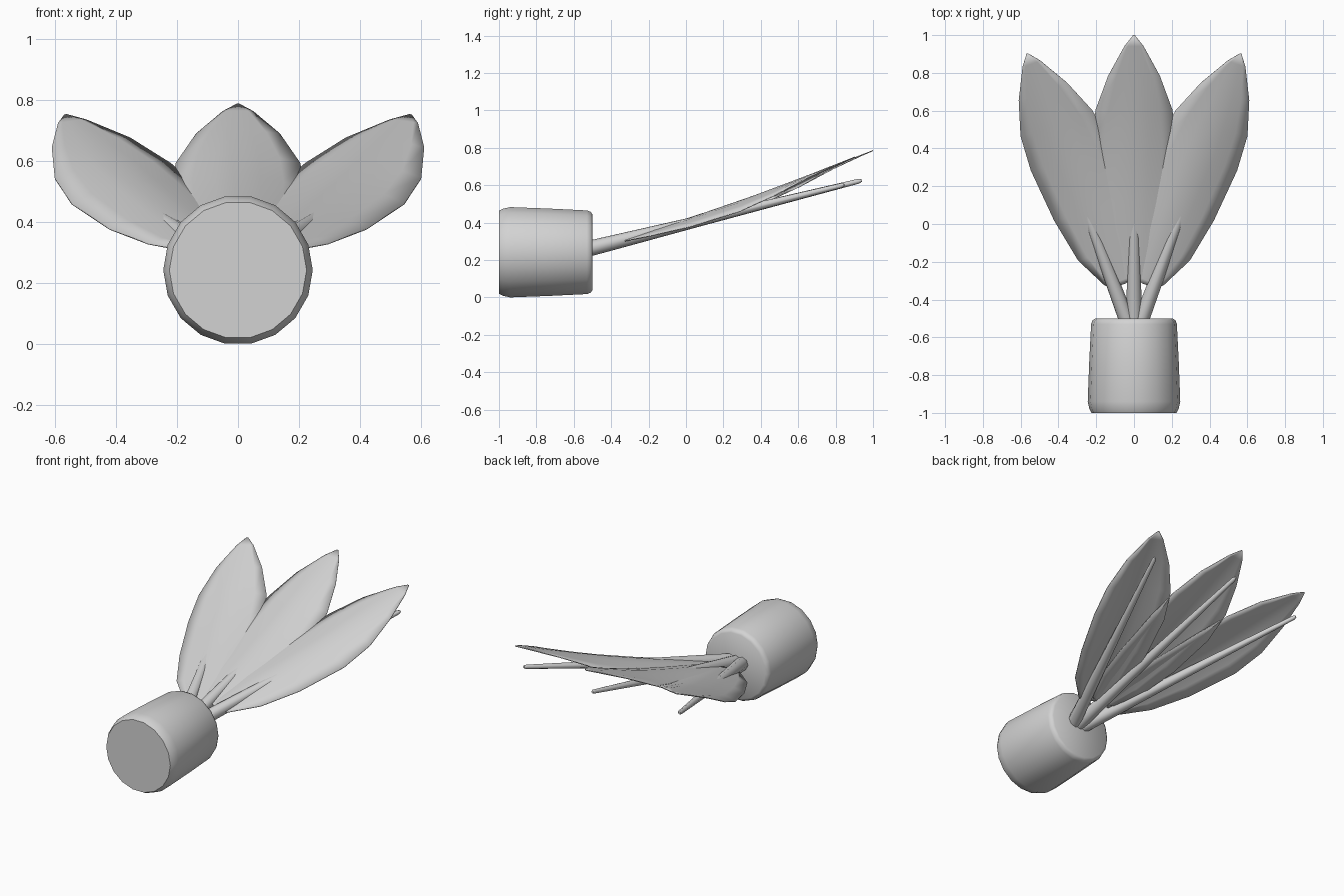
import bpy, bmesh, math
from mathutils import Matrix, Vector

if "Cube" in bpy.data.objects:
    bpy.data.objects.remove(bpy.data.objects["Cube"])

grey = bpy.data.materials.new("plain_grey")
grey.diffuse_color = (0.65, 0.65, 0.65, 1)
grey.use_nodes = True
grey.node_tree.nodes["Principled BSDF"].inputs["Base Color"].default_value = grey.diffuse_color


def finish(name, bm, angle):
    bmesh.ops.recalc_face_normals(bm, faces=bm.faces)
    me = bpy.data.meshes.new(name)
    bm.to_mesh(me)
    bm.free()
    me.materials.append(grey)
    ob = bpy.data.objects.new(name, me)
    bpy.context.collection.objects.link(ob)
    bpy.ops.object.select_all(action='DESELECT')
    ob.select_set(True)
    bpy.context.view_layer.objects.active = ob
    bpy.ops.object.shade_smooth_by_angle(angle=math.radians(angle))
    return ob


def lathe(name, profile, sides, matrix, angle):
    """Closed solid turned around the local z axis from (z, radius) pairs."""
    bm = bmesh.new()
    rings = []
    for z, r in profile:
        rings.append([bm.verts.new(matrix @ Vector((
            r * math.cos(2 * math.pi * i / sides),
            r * math.sin(2 * math.pi * i / sides), z))) for i in range(sides)])
    for a, b in zip(rings, rings[1:]):
        for i in range(sides):
            j = (i + 1) % sides
            bm.faces.new((a[i], a[j], b[j], b[i]))
    bm.faces.new(rings[0][::-1])
    bm.faces.new(rings[-1])
    return finish(name, bm, angle)


# Pot lying along y
pot_matrix = Matrix.Translation((0, 0, 0.2415)) @ Matrix.Rotation(-math.pi / 2, 4, 'X')
lathe("pot", [(-1, 0.225), (-0.98, 0.236), (-0.94, 0.245), (-0.73, 0.237),
              (-0.53, 0.227), (-0.51, 0.22), (-0.5, 0.205)], 18, pot_matrix, 40)

# Slanted plane in which the leaves fan out
tilt = math.atan2(0.535, 1.5)
plane = Matrix.Translation((0, -0.5, 0.25)) @ Matrix.Rotation(tilt, 4, 'X')
fan = math.radians(20.8)

# Leaf stations: distance along, half width, midrib height, edge height
stations = [(0.20, 0.03, 0.0, 0.0), (0.225, 0.08, 0.0, -0.01),
            (0.40, 0.164, -0.005, -0.03), (0.645, 0.206, -0.012, -0.055),
            (0.95, 0.223, -0.015, -0.067), (1.156, 0.203, -0.012, -0.05),
            (1.357, 0.137, -0.008, -0.02), (1.53, 0.05, -0.002, -0.004),
            (1.592, 0.004, 0.0, 0.0)]


def leaf(name, angle):
    matrix = plane @ Matrix.Rotation(angle, 4, 'Z')
    bm = bmesh.new()
    rows = []
    for u, half, mid, edge in stations:
        rows.append([bm.verts.new(matrix @ Vector((
            t * half, u, mid + (edge - mid) * abs(t) ** 1.5)))
            for t in (-1, -0.67, -0.33, 0, 0.33, 0.67, 1)])
    for a, b in zip(rows, rows[1:]):
        for i in range(6):
            bm.faces.new((a[i], a[i + 1], b[i + 1], b[i]))
    ob = finish(name, bm, 60)
    thick = ob.modifiers.new("thickness", 'SOLIDIFY')
    thick.thickness = 0.005
    thick.offset = 0


# Stems taper from the pot mouth to just short of the leaf tips
stem_tilt = math.atan2(0.36, 1.44)


def stem(name, angle):
    matrix = (Matrix.Translation((0, -0.61, 0.238)) @ Matrix.Rotation(stem_tilt, 4, 'X')
              @ Matrix.Rotation(angle, 4, 'Z') @ Matrix.Rotation(-math.pi / 2, 4, 'X'))
    lathe(name, [(0.05, 0.042), (0.15, 0.041), (0.7, 0.029), (1.58, 0.013), (1.597, 0.007)],
          8, matrix, 50)


for side, turn in (("right", -1), ("centre", 0), ("left", 1)):
    leaf(side + "_leaf", turn * fan)
    stem(side + "_stem", turn * math.radians(20))
